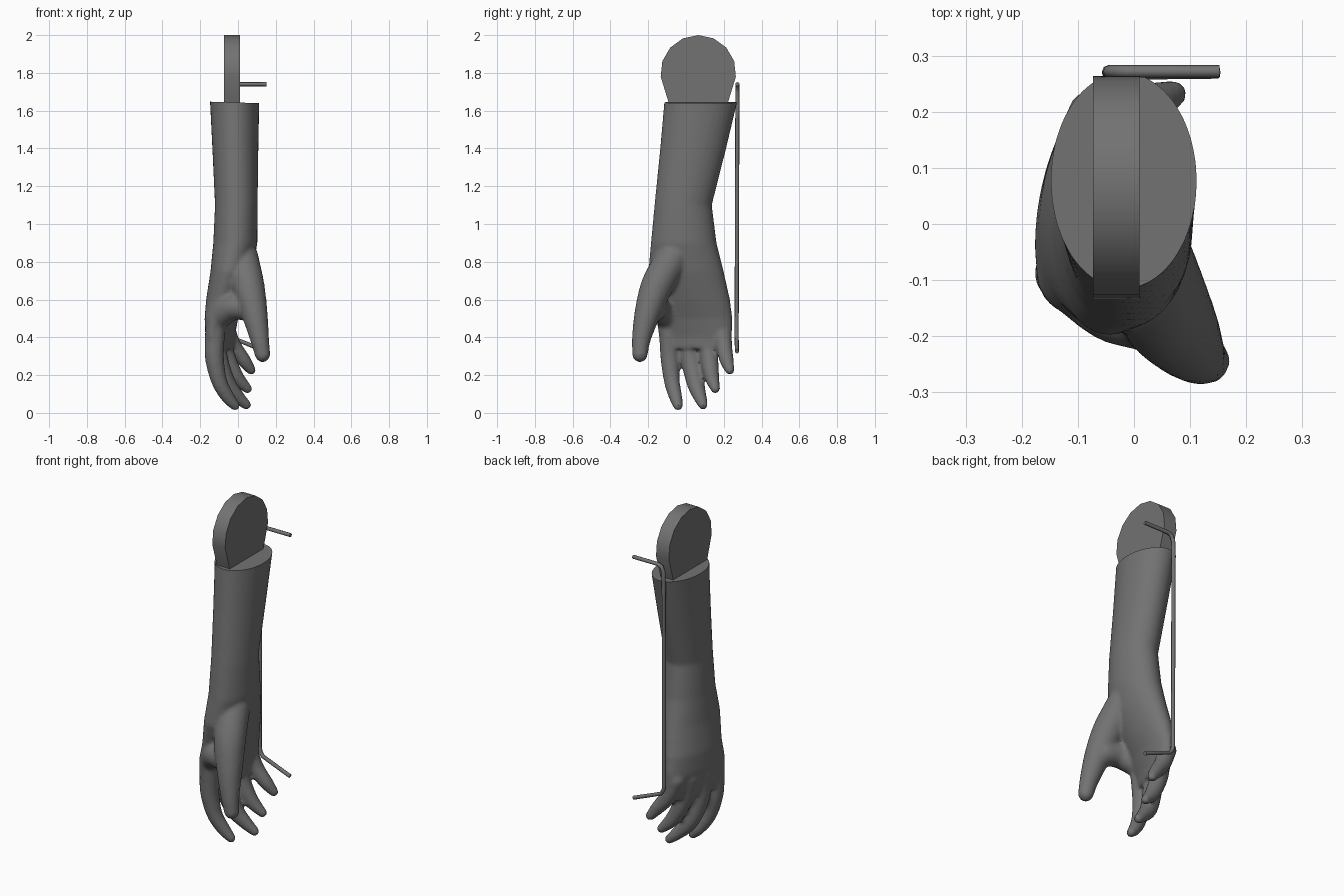
import bpy, bmesh, math
from mathutils import Vector, Matrix

cube = bpy.data.objects.get("Cube")
if cube:
    bpy.data.objects.remove(cube)

grey = bpy.data.materials.new("dark_grey")
grey.use_nodes = True
colour = (0.17, 0.17, 0.17, 1)
grey.diffuse_color = colour
grey.node_tree.nodes["Principled BSDF"].inputs["Base Color"].default_value = colour


def finish(bm, name):
    bmesh.ops.recalc_face_normals(bm, faces=bm.faces[:])
    mesh = bpy.data.meshes.new(name)
    bm.to_mesh(mesh)
    bm.free()
    obj = bpy.data.objects.new(name, mesh)
    bpy.context.collection.objects.link(obj)
    mesh.materials.append(grey)
    return obj


def activate(obj):
    bpy.ops.object.select_all(action='DESELECT')
    obj.select_set(True)
    bpy.context.view_layer.objects.active = obj


def loft(bm, sections, sides=32):
    """Closed skin through turned ellipses: z, centre x, y, half sizes x, y, turn."""
    rings = []
    for z, cx, cy, hx, hy, turn in sections:
        rot = Matrix.Rotation(math.radians(turn), 3, 'Z')
        ring = []
        for i in range(sides):
            a = math.tau * i / sides
            ring.append(bm.verts.new(rot @ Vector((hx * math.cos(a), hy * math.sin(a), 0))
                                     + Vector((cx, cy, z))))
        rings.append(ring)
    for low, high in zip(rings, rings[1:]):
        for i in range(sides):
            j = (i + 1) % sides
            bm.faces.new((low[i], low[j], high[j], high[i]))
    bm.faces.new(rings[0])
    bm.faces.new(rings[-1])


def limb(bm, points, steps=7):
    """Chain of overlapping balls along a path of (x, y, z, radius)."""
    pts = [Vector(p) for p in points]
    pts = [2 * pts[0] - pts[1]] + pts + [2 * pts[-1] - pts[-2]]
    for a, b, c, d in zip(pts, pts[1:], pts[2:], pts[3:]):
        for s in range(steps + 1):
            t = s / steps
            p = 0.5 * (2 * b + (c - a) * t + (2 * a - 5 * b + 4 * c - d) * t * t
                       + (3 * b - a - 3 * c + d) * t ** 3)
            bmesh.ops.create_uvsphere(bm, u_segments=16, v_segments=10, radius=p[3],
                                      matrix=Matrix.Translation(p[:3]))


# Forearm and palm
bm = bmesh.new()
loft(bm, [
    (1.72, -.02, .087, .134, .20, 0),
    (1.64, -.018, .077, .13, .193, 0),
    (1.40, -.014, .038, .122, .175, 0),
    (1.10, -.009, -.015, .113, .152, 0),
    (.90, -.014, -.012, .117, .174, 0),
    (.75, -.035, .00, .11, .20, -4),
    (.60, -.068, .035, .098, .20, -8),
    (.50, -.088, .045, .08, .205, -12),
    (.40, -.095, .05, .06, .20, -15),
    (.34, -.09, .05, .05, .18, -16),
])

# Fingers: index, middle, ring, little
limb(bm, [(-.12, -.09, .45, .055), (-.125, -.085, .3, .052), (-.1, -.075, .17, .043),
          (-.055, -.055, .085, .036), (-.015, -.042, .037, .026)])
limb(bm, [(-.12, .02, .45, .055), (-.105, .025, .29, .053), (-.06, .05, .16, .048),
          (.0, .074, .085, .036), (.045, .09, .042, .026)])
limb(bm, [(-.1, .11, .45, .052), (-.07, .12, .32, .05), (-.015, .135, .2, .042),
          (.05, .155, .127, .026)])
limb(bm, [(-.07, .19, .46, .052), (-.03, .2, .36, .046), (.03, .215, .28, .038),
          (.07, .232, .226, .026)])

# Thumb and the web joining it to the palm
limb(bm, [(.02, -.07, .82, .09), (.053, -.15, .68, .087), (.085, -.2, .54, .072),
          (.113, -.235, .4, .052), (.13, -.244, .31, .042)])
limb(bm, [(.06, -.165, .55, .065), (-.03, -.145, .56, .07), (-.11, -.09, .5, .065)])
arm = finish(bm, "forearm_and_hand")

# Fuse the arm into one smooth skin
activate(arm)
remesh = arm.modifiers.new("fuse", 'REMESH')
remesh.mode = 'VOXEL'
remesh.voxel_size = 0.01
smooth = arm.modifiers.new("soften", 'SMOOTH')
smooth.factor = 0.5
smooth.iterations = 8
for mod in ("fuse", "soften"):
    bpy.ops.object.modifier_apply(modifier=mod)

# Flat cut at the elbow end
bm = bmesh.new()
bm.from_mesh(arm.data)
cut = bmesh.ops.bisect_plane(bm, geom=bm.verts[:] + bm.edges[:] + bm.faces[:],
                             plane_co=(0, 0, 1.643), plane_no=(.03, 0, 1), clear_outer=True)
rim = [e for e in cut["geom_cut"] if isinstance(e, bmesh.types.BMEdge)]
bmesh.ops.contextual_create(bm, geom=rim)
bm.to_mesh(arm.data)
bm.free()
arm.data.materials.clear()
arm.data.materials.append(grey)
bpy.ops.object.shade_smooth_by_angle(angle=math.radians(40))

# Elbow joint plate: rounded head on a tapering neck
outline = [(.215, 1.62)]
for i in range(9):
    a = math.radians(-6 + 24 * i)
    outline.append((.065 + .2 * math.cos(a), 1.8 + .2 * math.sin(a)))
outline.append((-.085, 1.62))
bm = bmesh.new()
side = bm.faces.new([bm.verts.new((-.073, y, z)) for y, z in outline])
extruded = bmesh.ops.extrude_face_region(bm, geom=[side])["geom"]
bmesh.ops.translate(bm, vec=(.083, 0, 0),
                    verts=[v for v in extruded if isinstance(v, bmesh.types.BMVert)])
joint = finish(bm, "elbow_joint")
activate(joint)
bpy.ops.object.shade_smooth_by_angle(angle=math.radians(30))

# Bent rod along the back of the arm
path = [(.152, .272, 1.74), (-.01, .272, 1.74), (-.032, .272, 1.73), (-.044, .272, 1.70),
        (-.046, .272, 1.64), (-.046, .268, .45), (-.042, .268, .42), (-.025, .268, .395),
        (.15, .27, .325)]
curve = bpy.data.curves.new("control_rod", 'CURVE')
curve.dimensions = '3D'
curve.bevel_depth = 0.011
curve.bevel_resolution = 2
curve.use_fill_caps = True
spline = curve.splines.new('POLY')
spline.points.add(len(path) - 1)
for point, co in zip(spline.points, path):
    point.co = (*co, 1)
curve.materials.append(grey)
rod = bpy.data.objects.new("control_rod", curve)
bpy.context.collection.objects.link(rod)
activate(rod)
bpy.ops.object.convert(target='MESH')
bpy.ops.object.shade_smooth_by_angle(angle=math.radians(50))
